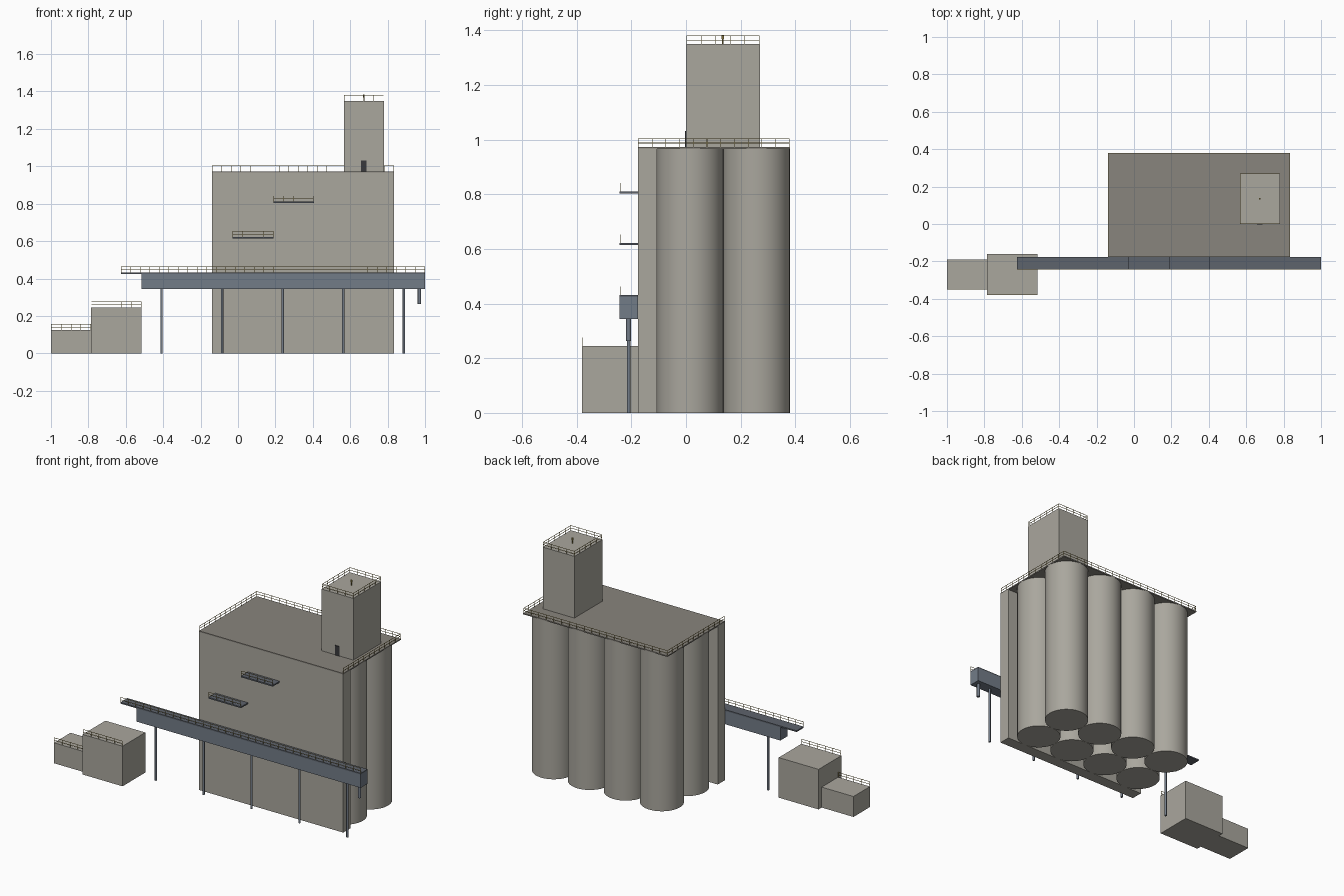
import bpy, bmesh, math
from mathutils import Matrix, Vector

if "Cube" in bpy.data.objects:
    bpy.data.objects.remove(bpy.data.objects["Cube"])


def material(name, r, g, b):
    m = bpy.data.materials.new(name)
    m.diffuse_color = (r, g, b, 1)
    m.use_nodes = True
    m.node_tree.nodes["Principled BSDF"].inputs["Base Color"].default_value = m.diffuse_color
    return m


CONCRETE = material("concrete", 0.40, 0.385, 0.34)
ROOF = material("roof_grey", 0.25, 0.235, 0.205)
STEEL = material("blue_steel", 0.17, 0.20, 0.245)
DECK = material("dark_steel", 0.11, 0.125, 0.15)
RAIL = material("rail_yellow", 0.36, 0.28, 0.08)
DARK = material("door_dark", 0.04, 0.04, 0.045)


def add_box(bm, x0, x1, y0, y1, z0, z1):
    mat = Matrix.Translation(((x0 + x1) / 2, (y0 + y1) / 2, (z0 + z1) / 2))
    mat = mat @ Matrix.Diagonal((x1 - x0, y1 - y0, z1 - z0, 1))
    bmesh.ops.create_cube(bm, size=1, matrix=mat)


def finish(name, bm, mat):
    mesh = bpy.data.meshes.new(name)
    bm.to_mesh(mesh)
    bm.free()
    mesh.materials.append(mat)
    ob = bpy.data.objects.new(name, mesh)
    bpy.context.collection.objects.link(ob)
    return ob


def box(name, mat, *bounds):
    bm = bmesh.new()
    add_box(bm, *bounds)
    return finish(name, bm, mat)


def cylinder(name, mat, x, y, z0, z1, r, sides=16):
    bm = bmesh.new()
    bmesh.ops.create_cone(bm, cap_ends=True, segments=sides, radius1=r, radius2=r,
                          depth=z1 - z0, matrix=Matrix.Translation((x, y, (z0 + z1) / 2)))
    for f in bm.faces:
        f.smooth = len(f.verts) == 4
    for e in bm.edges:
        e.smooth = not any(len(f.verts) > 4 for f in e.link_faces)
    return finish(name, bm, mat)


def railing(name, points, z, h=0.03, t=0.001):
    """Posts about every 0.05 with a top and a middle bar, along axis-aligned runs."""
    bm = bmesh.new()
    for a, b in zip(points, points[1:]):
        a, b = Vector(a), Vector(b)
        n = max(1, round((b - a).length / 0.05))
        for i in range(n + 1):
            p = a.lerp(b, i / n)
            add_box(bm, p.x - t, p.x + t, p.y - t, p.y + t, z, z + h)
        for zb in (z + h / 2, z + h):
            add_box(bm, min(a.x, b.x) - t, max(a.x, b.x) + t,
                    min(a.y, b.y) - t, max(a.y, b.y) + t, zb - t, zb + t)
    return finish(name, bm, RAIL)


# Main block: front wall, eight silos, roof slab
X0, X1, Y0, Y1 = -0.14, 0.835, -0.176, 0.38
box("front_wall", CONCRETE, X0, X1, Y0, -0.107, 0, 0.967)
R = (X1 - X0) / 8
for row in range(2):
    for col in range(4):
        cylinder(f"silo_{row}_{col}", CONCRETE, X0 + R * (2 * col + 1),
                 Y1 - R * (3 - 2 * row), 0, 0.967, R, 64)
box("roof_slab", ROOF, X0, X1, Y0, Y1, 0.966, 0.973)
e = 0.002
railing("roof_railing", [(X0 + e, Y0 + e), (X0 + e, Y1 - e), (X1 - e, Y1 - e), (X1 - e, Y0 + e)], 0.973)

# Lift tower with door, railing and mast
TX0, TX1, TY0, TY1 = 0.566, 0.78, 0.0, 0.27
box("lift_tower", CONCRETE, TX0, TX1, TY0, TY1, 0.973, 1.35)
box("tower_door", DARK, 0.658, 0.688, -0.004, 0.004, 0.973, 1.032)
railing("tower_railing", [(TX0 + e, TY0 + e), (TX0 + e, TY1 - e), (TX1 - e, TY1 - e),
                          (TX1 - e, TY0 + e), (TX0 + e, TY0 + e)], 1.35)
cylinder("mast", RAIL, 0.673, 0.135, 1.35, 1.372, 0.0025, 12)
cylinder("mast_lamp", RAIL, 0.673, 0.135, 1.368, 1.384, 0.0045, 12)

# Conveyor gallery, walkway, legs and spout
PY0, PY1 = -0.243, -0.176
box("conveyor_gallery", STEEL, -0.515, 1.0, PY0, PY1, 0.343, 0.424)
box("conveyor_walkway", DECK, -0.625, 1.0, PY0, PY1, 0.424, 0.432)
railing("conveyor_railing", [(-0.624, PY0 + e), (0.999, PY0 + e)], 0.432)
for i in range(5):
    cylinder(f"conveyor_leg_{i}", STEEL, -0.409 + 0.324 * i, -0.21, 0, 0.345, 0.0065)
cylinder("loading_spout", STEEL, 0.97, -0.21, 0.263, 0.345, 0.009)

# Wall platforms
for name, x0, x1, z in (("lower", -0.03, 0.19, 0.622), ("upper", 0.19, 0.405, 0.811)):
    box(f"{name}_platform", DECK, x0, x1, PY0, PY1, z - 0.008, z)
    railing(f"{name}_platform_railing", [(x0 + e, PY0 + e), (x1 - e, PY0 + e)], z)

# Low outbuildings on the left
for name, x0, x1, y0, y1, h in (("intake_house", -0.785, -0.515, -0.38, -0.16, 0.245),
                                ("small_shed", -1.0, -0.785, -0.35, -0.19, 0.125)):
    box(name, CONCRETE, x0, x1, y0, y1, 0, h)
    railing(f"{name}_railing", [(x0 + e, y0 + e), (x1 - e, y0 + e)], h)
